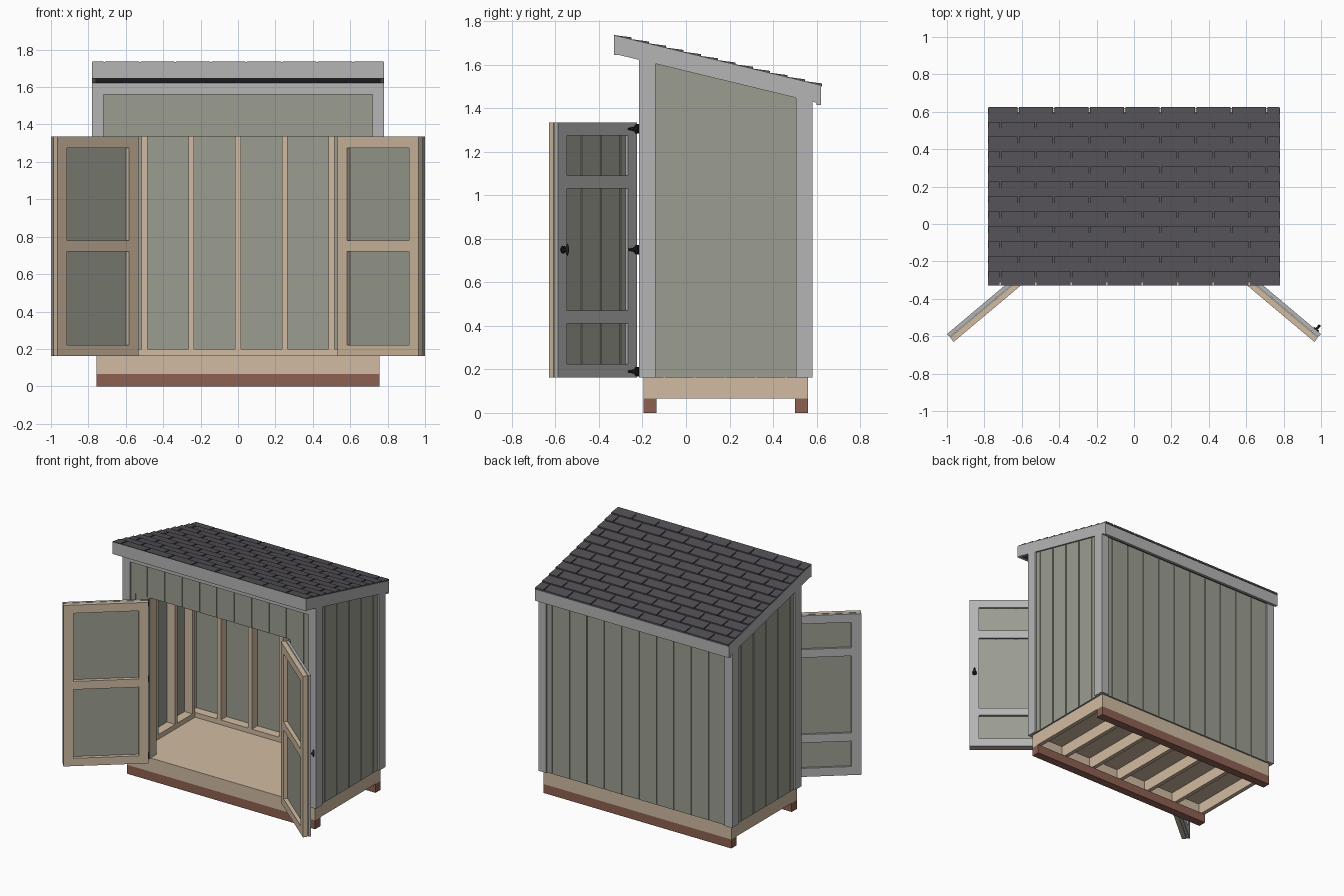
import bpy, bmesh, math
from mathutils import Matrix, Vector

if "Cube" in bpy.data.objects:
    bpy.data.objects.remove(bpy.data.objects["Cube"])


def material(name, rgb):
    m = bpy.data.materials.new(name)
    m.diffuse_color = (*rgb, 1)
    m.use_nodes = True
    m.node_tree.nodes["Principled BSDF"].inputs["Base Color"].default_value = m.diffuse_color
    return m


SIDING = material("siding", (0.33, 0.34, 0.28))
TRIM = material("trim", (0.46, 0.46, 0.47))
WOOD = material("wood", (0.64, 0.50, 0.36))
SKID = material("skid", (0.27, 0.12, 0.085))
ROOF = material("roof", (0.085, 0.08, 0.09))
BLACK = material("iron", (0.015, 0.015, 0.018))
SLOPE = 0.242


def under(y):
    return 1.65 - SLOPE * (y + 0.33)


def above(d):
    return lambda y: under(y) + d


def finish(name, bm, mat, xf=None):
    if xf:
        bm.transform(xf)
    bmesh.ops.recalc_face_normals(bm, faces=bm.faces)
    me = bpy.data.meshes.new(name)
    bm.to_mesh(me)
    bm.free()
    me.materials.append(mat)
    ob = bpy.data.objects.new(name, me)
    bpy.context.collection.objects.link(ob)
    return ob


def boxes(name, mat, items, xf=None):
    """Boxes (x0, x1, y0, y1, z0, z1); a z may be a function of y for sloped faces."""
    bm = bmesh.new()
    for x0, x1, y0, y1, z0, z1 in items:
        ring = [(x0, y0), (x1, y0), (x1, y1), (x0, y1)]
        lo, hi = [[bm.verts.new((x, y, z(y) if callable(z) else z)) for x, y in ring] for z in (z0, z1)]
        bm.faces.new(lo[::-1])
        bm.faces.new(hi)
        for i in range(4):
            j = (i + 1) % 4
            bm.faces.new((lo[i], lo[j], hi[j], hi[i]))
    return finish(name, bm, mat, xf)


def both(items):
    """Add the copies mirrored over x = 0."""
    return items + [(-b, -a, *r) for a, b, *r in items]


def spans(a, b, first, pitch=0.14, gap=0.007):
    """Board intervals between a and b, parted by grooves."""
    out, g = [], first - pitch * math.ceil((first - a) / pitch + 1)
    while g < b:
        s, e = max(a, g + gap / 2), min(b, g + pitch - gap / 2)
        if e - s > 0.002:
            out.append((s, e))
        g += pitch
    return out


# Skids and floor
boxes("skids", SKID, [(-0.757, 0.757, -0.195, -0.135, 0, 0.065), (-0.757, 0.757, 0.5, 0.56, 0, 0.065)])
joists = [(x - 0.015, x + 0.015, -0.165, 0.53, 0.065, 0.15) for x in (-0.742, -0.5, -0.25, 0, 0.25, 0.5, 0.742)]
rims = [(-0.757, 0.757, y, y + 0.03, 0.065, 0.15) for y in (-0.195, 0.53)]
boxes("floor_frame", WOOD, joists + rims)
boxes("floor_panel", WOOD, [(-0.757, 0.757, -0.195, 0.56, 0.15, 0.165)])

# Wall framing
PL = above(-0.035)
boxes("back_studs", WOOD, [(x - 0.015, x + 0.015, 0.495, 0.56, 0.2, PL)
                           for x in (-0.742, -0.5, -0.25, 0, 0.25, 0.5, 0.742)])
boxes("back_plates", WOOD, [(-0.757, 0.757, 0.495, 0.56, 0.165, 0.2), (-0.757, 0.757, 0.495, 0.56, PL, under)])
boxes("side_studs", WOOD, both([(0.692, 0.757, y - 0.015, y + 0.015, 0.2, PL) for y in (-0.115, 0.06, 0.28, 0.48)]))
boxes("side_plates", WOOD, both([(0.692, 0.757, -0.13, 0.495, 0.165, 0.2), (0.692, 0.757, -0.13, 0.495, PL, under)]))
boxes("front_studs", WOOD, both([(0.727, 0.757, -0.195, -0.13, 0.2, PL), (0.567, 0.597, -0.195, -0.13, 0.2, PL),
                                 (0.235, 0.265, -0.195, -0.13, 1.43, PL)]))
boxes("front_plates", WOOD, both([(0.567, 0.757, -0.195, -0.13, 0.165, 0.2)])
      + [(-0.757, 0.757, -0.195, -0.13, PL, under)])
boxes("door_header", WOOD, [(-0.567, 0.567, -0.195, -0.13, 1.335, 1.43)])

# Grooved siding: thin sheet with boards over it
XG, YG = -0.024, 0.04
boxes("back_siding", SIDING, [(-0.765, 0.765, 0.56, 0.565, 0.163, under)]
      + [(a, b, 0.564, 0.571, 0.163, under) for a, b in spans(-0.765, 0.765, XG)])
boxes("side_siding", SIDING, both([(0.757, 0.762, -0.2, 0.565, 0.163, under)]
      + [(0.761, 0.768, a, b, 0.163, under) for a, b in spans(-0.2, 0.565, YG)]))
boxes("front_siding", SIDING, both([(0.567, 0.765, -0.2, -0.195, 0.163, 1.335)]
      + [(a, b, -0.206, -0.199, 0.163, 1.335) for a, b in spans(0.567, 0.765, XG)])
      + [(-0.765, 0.765, -0.2, -0.195, 1.335, under)]
      + [(a, b, -0.206, -0.199, 1.335, under) for a, b in spans(-0.765, 0.765, XG)])

# Corner trim and front top board
boxes("corner_trim", TRIM, both([
    (0.766, 0.78, -0.217, -0.14, 0.163, under), (0.718, 0.768, -0.217, -0.204, 0.163, under),
    (0.766, 0.78, 0.505, 0.582, 0.163, under), (0.718, 0.768, 0.569, 0.582, 0.163, under)]))
boxes("front_top_trim", TRIM, [(-0.718, 0.718, -0.217, -0.204, 1.56, under)])

# Roof deck and fascia
boxes("roof_deck", ROOF, [(-0.762, 0.762, -0.312, 0.602, above(0.002), above(0.083))])
boxes("rake_fascia", TRIM, both([(0.76, 0.78, -0.312, 0.602, under, above(0.083))]))
boxes("front_fascia", TRIM, [(-0.78, 0.78, -0.33, -0.31, 1.645, above(0.083))])
boxes("back_fascia", TRIM, [(-0.78, 0.78, 0.6, 0.62, 1.415, above(0.083))])

# Shingle courses, each shingle tipped up at its lower edge
shingles = []
for k in range(12):
    low = 0.626 - 0.0797 * k
    high = max(low - 0.083, -0.33)

    def face(y, low=low, high=high):
        return under(y) + 0.086 + 0.009 * (y - high) / (low - high)
    shingles += [(a, b, high, low, above(0.081), face)
                 for a, b in spans(-0.778, 0.778, -0.62 + 0.095 * (k % 2), 0.19, 0.008)]
boxes("roof_shingles", ROOF, shingles)

# Doors: local x runs from the hinge, local y = 0 is the outside face
W, Z0, Z1 = 0.565, 0.163, 1.335
right = Matrix.Translation((0.567, -0.225, 0)) @ Matrix.Rotation(math.radians(-40), 4, 'Z')
left = Matrix.Scale(-1, 4, Vector((1, 0, 0))) @ right
S = 0.066
for side, xf in (("right", right), ("left", left)):
    boxes(side + "_door_panel", SIDING, [(0.004, W - 0.004, -0.028, -0.022, Z0, Z1)]
          + [(a, b, -0.023, -0.015, Z0 + 0.004, Z1 - 0.004) for a, b in spans(0.004, W - 0.004, 0.1)], xf)
    boxes(side + "_door_trim", TRIM, [(a, a + S, -0.018, 0, Z0, Z1) for a in (0, W - S)]
          + [(S, W - S, -0.018, 0, a, b) for a, b in ((Z0, 0.225), (0.41, 0.47), (1.03, 1.09), (1.275, Z1))], xf)
    boxes(side + "_door_frame", WOOD, [(a, a + S, -0.055, -0.027, Z0, Z1) for a in (0, W - S)]
          + [(S, W - S, -0.055, -0.027, a, b) for a, b in ((Z0, 0.22), (0.72, 0.78), (1.275, Z1))], xf)
    # Pointed strap hinges with barrels
    bm = bmesh.new()
    for z in (0.19, 0.75, 1.305):
        prof = [(0, -0.02), (0.012, -0.02), (0.02, -0.01), (0.065, -0.004),
                (0.065, 0.004), (0.02, 0.01), (0.012, 0.02), (0, 0.02)]
        f = bm.faces.new([bm.verts.new((x, 0, z + h)) for x, h in prof])
        ext = bmesh.ops.extrude_face_region(bm, geom=[f])["geom"]
        bmesh.ops.translate(bm, vec=(0, 0.006, 0), verts=[v for v in ext if isinstance(v, bmesh.types.BMVert)])
        bmesh.ops.create_cone(bm, cap_ends=True, segments=10, radius1=0.006, radius2=0.006, depth=0.044,
                              matrix=Matrix.Translation((0, 0.004, z)))
    finish(side + "_door_hinges", bm, BLACK, xf)

# Handle on the right door: round plate, stem and turned grip
bm = bmesh.new()
for r, d, y, z in ((0.017, 0.006, 0.003, 0.75), (0.006, 0.024, 0.014, 0.75)):
    bmesh.ops.create_cone(bm, cap_ends=True, segments=16, radius1=r, radius2=r, depth=d,
                          matrix=Matrix.Translation((W - 0.035, y, z)) @ Matrix.Rotation(math.pi / 2, 4, 'X'))
bmesh.ops.create_uvsphere(bm, u_segments=14, v_segments=8, radius=0.01,
                          matrix=Matrix.Translation((W - 0.035, 0.026, 0.75)) @ Matrix.Diagonal((0.8, 0.8, 2.8, 1)))
handle = finish("door_handle", bm, BLACK, right)
bpy.context.view_layer.objects.active = handle
handle.select_set(True)
bpy.ops.object.shade_smooth_by_angle()
